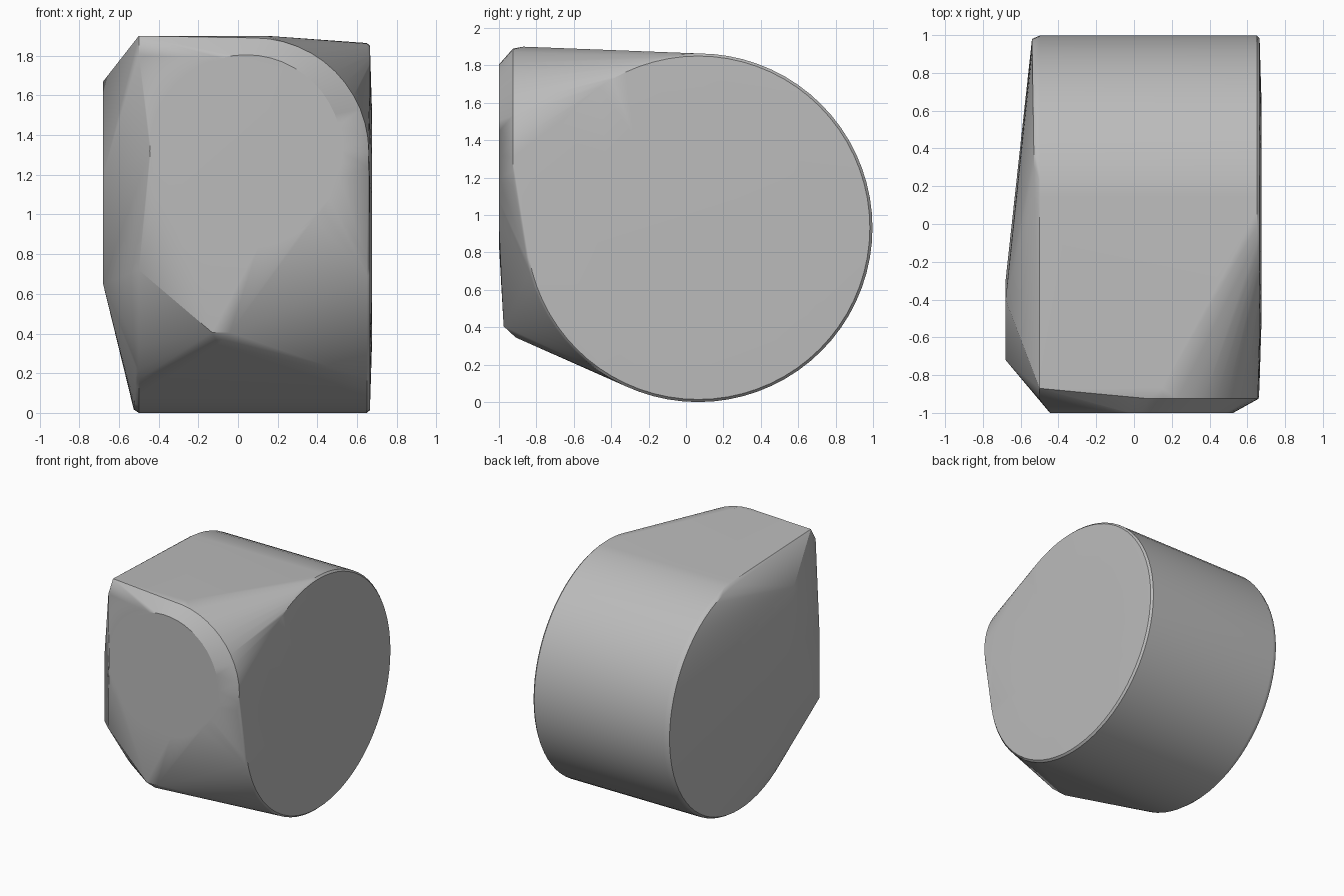
import bpy, bmesh
from math import sin, cos, pi, radians

cube = bpy.data.objects.get("Cube")
if cube:
    bpy.data.objects.remove(cube, do_unlink=True)

grey = bpy.data.materials.new("plain grey")
grey.use_nodes = True
colour = (0.5, 0.5, 0.5, 1)
grey.diffuse_color = colour
grey.node_tree.nodes["Principled BSDF"].inputs["Base Color"].default_value = colour


def side_ring(x, r, lean=0.0, n=72):
    """Circle facing sideways, leaning along x towards the back."""
    return [(x + lean * cos(a), 0.065 + r * cos(a), 0.932 + r * sin(a))
            for a in (2 * pi * i / n for i in range(n))]


def front_ring(y, r, x, z, n=48):
    """Circle facing forwards."""
    return [(x + r * cos(a), y, z + r * sin(a))
            for a in (2 * pi * i / n for i in range(n))]


# Round drum with softened rims
points = side_ring(0.65, 0.932) + side_ring(0.665, 0.918)
points += side_ring(-0.5, 0.932) + side_ring(-0.525, 0.915, -0.015)
points += side_ring(0.675, 0.6)

# Round front plate and its bevel
points += front_ring(-1.0, 0.485, 0.04, 1.32)
points += front_ring(-0.925, 0.58, 0.08, 1.31)

# Upper front edge
points += [(-0.5, -0.87, 1.9), (0.15, -0.87, 1.9), (-0.5, -0.93, 1.8), (-0.5, -0.93, 0.72)]

# Lower front tip
points += [(-0.13, -0.975, 0.405), (-0.04, -0.975, 0.405), (-0.1, -0.91, 0.345)]

# Side bulge
points += [(-0.68, -0.4, 1.67), (-0.68, -0.3, 1.2), (-0.68, -0.72, 1.2), (-0.68, -0.72, 0.65)]

# Stretch one skin over all the parts
bm = bmesh.new()
for p in points:
    bm.verts.new(p)
hull = bmesh.ops.convex_hull(bm, input=bm.verts[:])
bmesh.ops.delete(bm, geom=[v for v in bm.verts if not v.link_faces], context='VERTS')
bmesh.ops.dissolve_limit(bm, angle_limit=radians(0.5), verts=bm.verts[:], edges=bm.edges[:])
bmesh.ops.recalc_face_normals(bm, faces=bm.faces[:])
mesh = bpy.data.meshes.new("rounded_body")
bm.to_mesh(mesh)
bm.free()
mesh.materials.append(grey)
body = bpy.data.objects.new("rounded_body", mesh)
bpy.context.collection.objects.link(body)

# Smooth shading with flat plates
bpy.ops.object.select_all(action='DESELECT')
body.select_set(True)
bpy.context.view_layer.objects.active = body
bpy.ops.object.shade_smooth_by_angle(angle=radians(30))
weighted = body.modifiers.new("weighted normals", 'WEIGHTED_NORMAL')
weighted.keep_sharp = True
